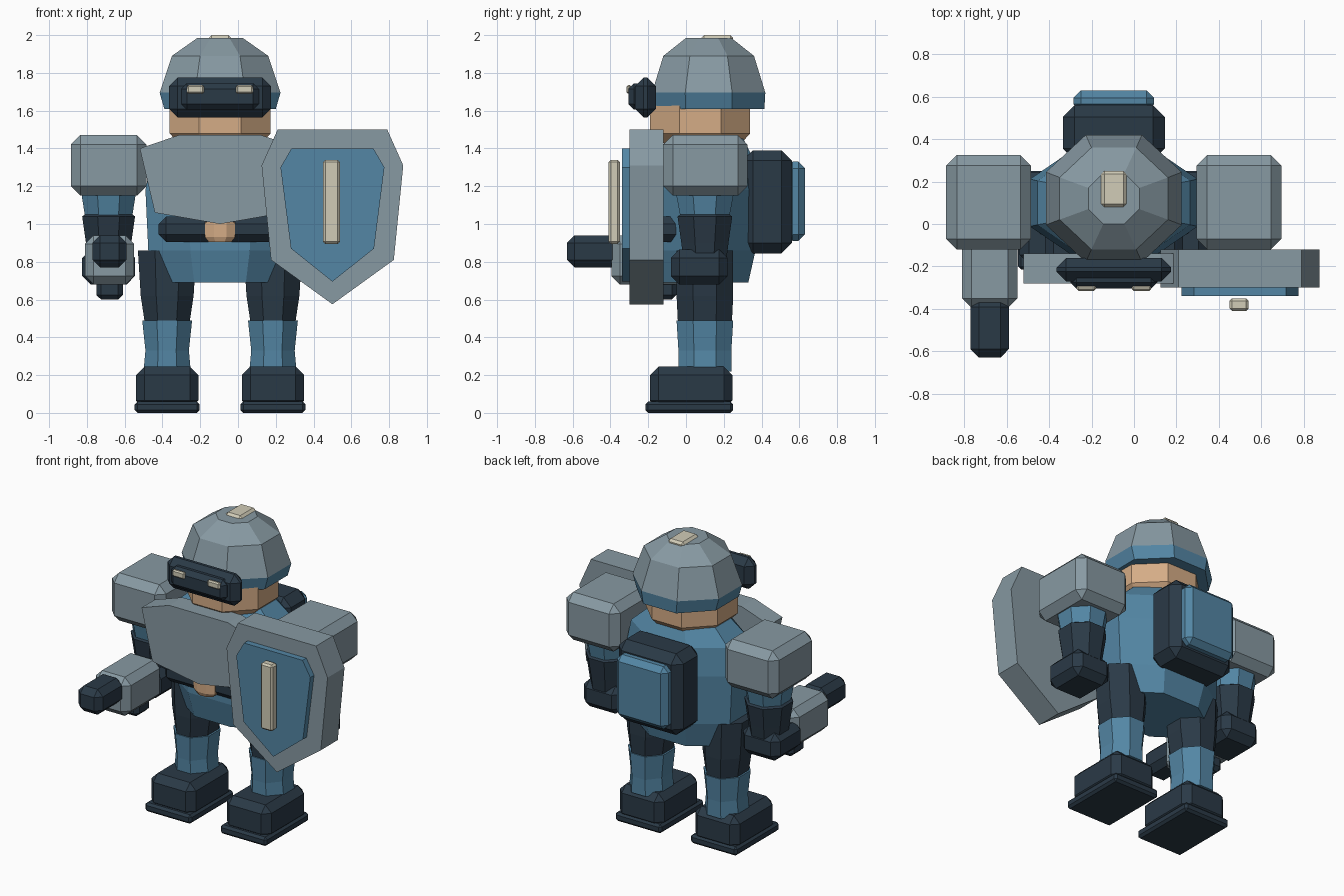
import bpy
import bmesh
import math

old_cube = bpy.data.objects.get("Cube")
if old_cube:
    bpy.data.objects.remove(old_cube, do_unlink=True)

BODY_X = -0.095  # the figure's mirror plane


def make_material(name, red, green, blue):
    """Flat material from display values, stored as linear ones."""
    colour = [(c / 255) ** 2.2 for c in (red, green, blue)] + [1.0]
    material = bpy.data.materials.new(name)
    material.use_nodes = True
    material.diffuse_color = colour
    shader = material.node_tree.nodes["Principled BSDF"]
    shader.inputs["Base Color"].default_value = colour
    shader.inputs["Roughness"].default_value = 0.8
    return material


GREY = make_material("armour grey", 134, 152, 161)
BLUE = make_material("cloth blue", 84, 133, 163)
DARK = make_material("dark navy", 46, 60, 72)
TAN = make_material("skin tan", 212, 171, 133)
CREAM = make_material("pale cream", 208, 203, 182)


def finish(name, bm, *materials):
    """Turn a bmesh into a flat shaded object."""
    bmesh.ops.recalc_face_normals(bm, faces=bm.faces)
    mesh = bpy.data.meshes.new(name)
    bm.to_mesh(mesh)
    bm.free()
    for material in materials:
        mesh.materials.append(material)
    part = bpy.data.objects.new(name, mesh)
    bpy.context.collection.objects.link(part)
    return part


def box(name, material, x, y, z, bevel):
    """Chamfered box from its (low, high) range on each axis."""
    bm = bmesh.new()
    bmesh.ops.create_cube(bm, size=1)
    for vert in bm.verts:
        for axis, (low, high) in enumerate((x, y, z)):
            vert.co[axis] = high if vert.co[axis] > 0 else low
    bmesh.ops.bevel(bm, geom=bm.edges[:], offset=bevel, segments=1,
                    affect='EDGES', profile=0.5)
    return finish(name, bm, material)


def octagon_loft(name, materials, x, y, rings, lower_band=None):
    """Stack of eight-sided rings given as (height, half width, half depth)."""
    bm = bmesh.new()
    loops = []
    for height, half_width, half_depth in rings:
        loop = []
        for i in range(8):
            angle = math.pi * (i + 0.5) / 4
            grow = 1 / math.cos(math.pi / 8)
            loop.append(bm.verts.new((x + half_width * grow * math.cos(angle),
                                      y + half_depth * grow * math.sin(angle),
                                      height)))
        loops.append(loop)
    for low, high in zip(loops, loops[1:]):
        for i in range(8):
            j = (i + 1) % 8
            bm.faces.new((low[i], low[j], high[j], high[i]))
    bm.faces.new(loops[0])
    bm.faces.new(loops[-1])
    # faces below the band height take the second material
    if lower_band:
        for face in bm.faces:
            face.material_index = int(face.calc_center_median().z < lower_band)
    return finish(name, bm, *materials)


def plate(name, material, x, half_outline, front, back):
    """Upright plate; the half outline (offset, height) is mirrored about x."""
    right = [(x + dx, z) for dx, z in half_outline]
    left = [(x - dx, z) for dx, z in reversed(half_outline) if dx > 0]
    bm = bmesh.new()
    face = bm.faces.new([bm.verts.new((px, front, pz)) for px, pz in right + left])
    extruded = bmesh.ops.extrude_face_region(bm, geom=[face], use_keep_orig=True)
    for item in extruded["geom"]:
        if isinstance(item, bmesh.types.BMVert):
            item.co.y = back
    return finish(name, bm, material)


def span(centre, half):
    return (centre - half, centre + half)


# Head, helmet with blue rim, and crest
octagon_loft("head", [TAN], BODY_X, 0.075,
             [(1.43, 0.22, 0.22), (1.48, 0.268, 0.265), (1.64, 0.268, 0.265)])
octagon_loft("helmet", [GREY, BLUE], BODY_X, 0.12,
             [(1.61, 0.295, 0.295), (1.695, 0.32, 0.3),
              (1.89, 0.255, 0.24), (1.985, 0.12, 0.12)], lower_band=1.67)
box("helmet_crest", CREAM, span(BODY_X, 0.06), (0.08, 0.25), (1.96, 2.0), 0.015)

# Visor and its two lights
box("visor", DARK, span(BODY_X, 0.27), (-0.27, -0.16), (1.565, 1.775), 0.045)
box("visor_front", DARK, span(BODY_X, 0.205), (-0.305, -0.22), (1.605, 1.745), 0.03)
for side, label in ((-1, "right"), (1, "left")):
    box(label + "_visor_light", CREAM, span(BODY_X + side * 0.13, 0.045),
        (-0.315, -0.29), (1.69, 1.735), 0.008)

# Torso, belt and breastplate
octagon_loft("torso", [BLUE], BODY_X, 0.1,
             [(0.69, 0.33, 0.23), (0.86, 0.38, 0.268), (1.18, 0.395, 0.27),
              (1.36, 0.36, 0.25), (1.46, 0.25, 0.2)])
box("belt", DARK, span(BODY_X, 0.325), (-0.215, 0.0), (0.905, 1.04), 0.04)
octagon_loft("belt_buckle", [TAN], BODY_X, -0.2,
             [(0.905, 0.06, 0.04), (0.93, 0.08, 0.05), (1.01, 0.08, 0.05)])
plate("breastplate", GREY, BODY_X,
      [(0.22, 1.47), (0.425, 1.4), (0.345, 1.06), (0, 1.0)], -0.28, -0.14)

# Backpack
box("backpack", DARK, span(BODY_X, 0.24), (0.3, 0.56), (0.845, 1.39), 0.055)
box("backpack_panel", BLUE, span(BODY_X, 0.19), (0.53, 0.63), (0.91, 1.33), 0.035)
box("backpack_rim", BLUE, span(BODY_X, 0.17), (0.55, 0.6), (0.93, 1.31), 0.015)

# Arms and legs on both sides
for side, label in ((-1, "right"), (1, "left")):
    arm_x = BODY_X + side * 0.59
    box(label + "_shoulder", GREY, span(arm_x, 0.2), (-0.12, 0.325), (1.15, 1.47), 0.05)
    octagon_loft(label + "_upper_arm", [BLUE], arm_x, 0.1,
                 [(0.98, 0.115, 0.12), (1.04, 0.125, 0.13), (1.2, 0.15, 0.16)])
    octagon_loft(label + "_forearm", [DARK], arm_x, 0.1,
                 [(0.78, 0.105, 0.11), (0.9, 0.12, 0.125), (1.04, 0.14, 0.145),
                  (1.07, 0.1, 0.1)])
    box(label + "_hand", DARK, span(arm_x, 0.14), (-0.08, 0.22), (0.68, 0.865), 0.045)

    leg_x = BODY_X + side * 0.28
    octagon_loft(label + "_thigh", [DARK], leg_x, 0.1,
                 [(0.42, 0.11, 0.14), (0.62, 0.14, 0.15), (0.86, 0.155, 0.15)])
    octagon_loft(label + "_shin", [BLUE], leg_x, 0.1,
                 [(0.22, 0.125, 0.14), (0.33, 0.115, 0.14), (0.49, 0.132, 0.15)])
    box(label + "_boot", DARK, span(leg_x, 0.165), (-0.19, 0.245), (0.02, 0.245), 0.045)
    box(label + "_sole", DARK, span(leg_x, 0.172), (-0.215, 0.25), (0.0, 0.06), 0.015)

# Hand-held blaster
gun_x = BODY_X - 0.585
box("blaster_body", GREY, span(gun_x, 0.13), (-0.395, 0.0), (0.68, 0.94), 0.045)
box("blaster_barrel", DARK, span(gun_x, 0.09), (-0.63, -0.35), (0.77, 0.94), 0.04)
box("blaster_grip", DARK, span(gun_x, 0.07), (-0.2, -0.05), (0.6, 0.74), 0.025)

# Shield with inset panel and bar
shield_x = 0.5
plate("shield", GREY, shield_x,
      [(0.29, 1.5), (0.375, 1.31), (0.325, 0.81), (0, 0.575)], -0.3, -0.12)
plate("shield_panel", BLUE, shield_x,
      [(0.217, 1.4), (0.275, 1.3), (0.22, 0.87), (0, 0.695)], -0.34, -0.29)
box("shield_bar", CREAM, span(shield_x - 0.005, 0.045), (-0.41, -0.35), (0.895, 1.34), 0.012)
